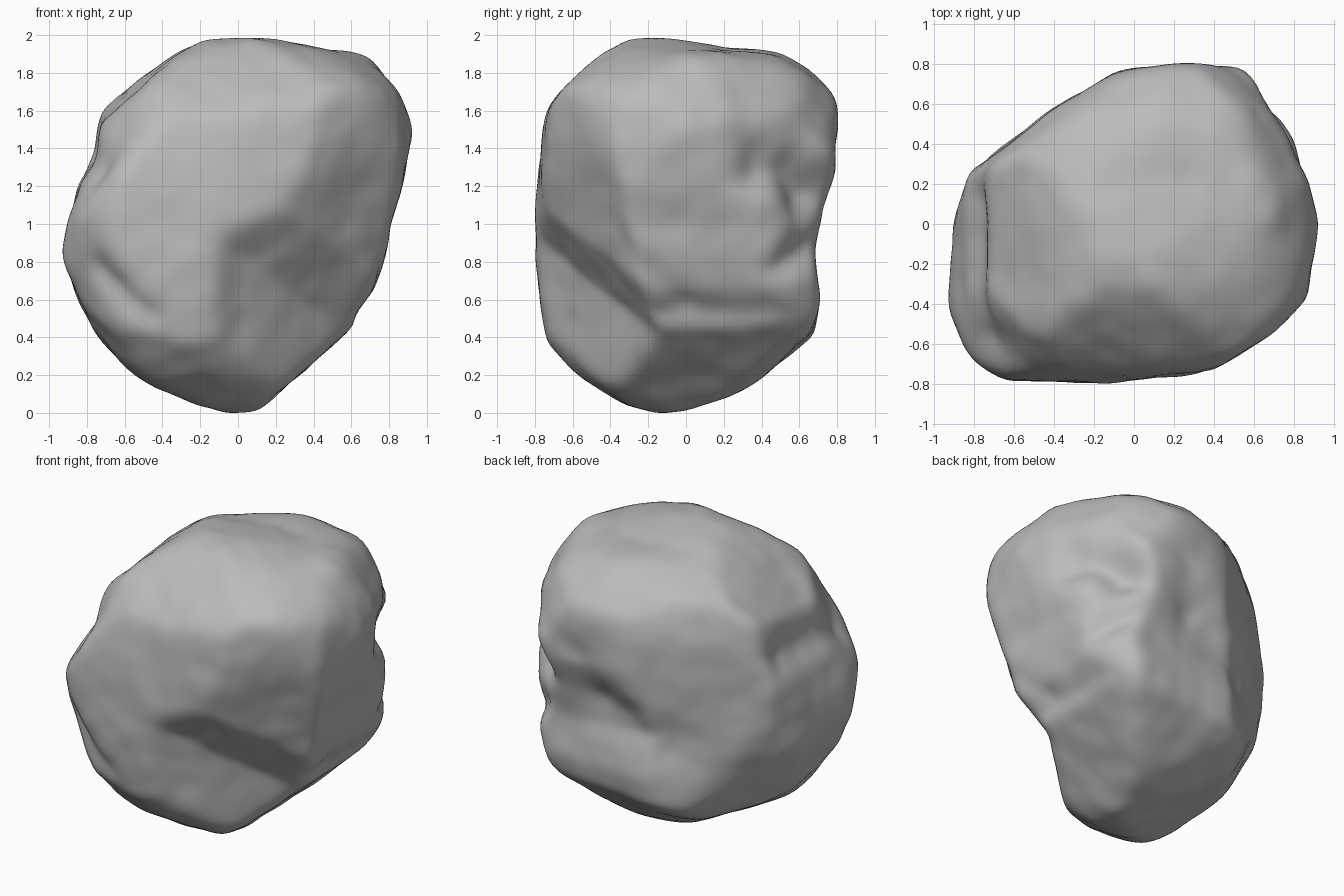
import bpy
import bmesh
from math import sin, cos, radians, exp
from mathutils import Vector, noise

cube = bpy.data.objects.get("Cube")
if cube:
    bpy.data.objects.remove(cube, do_unlink=True)

# Cutting outlines around the boulder's centre: (azimuth, elevation, points)
FRONT = [(-.15, .99), (.05, 1), (.4, .93), (.7, .9), (.85, .7), (.93, .5), (.86, .2),
         (.79, 0), (.77, -.15), (.71, -.34), (.62, -.45), (.6, -.54), (.3, -.8), (.1, -.98),
         (0, -1), (-.2, -.96), (-.56, -.82), (-.77, -.55), (-.93, -.14), (-.9, 0),
         (-.82, .24), (-.74, .4), (-.72, .6), (-.5, .79)]
SIDE = [(-.15, 1), (.2, .92), (.5, .91), (.78, .77), (.8, .6), (.8, .3), (.72, .08),
        (.67, -.13), (.7, -.4), (.67, -.58), (.4, -.8), (.2, -.92), (-.1, -1), (-.3, -.95),
        (-.55, -.82), (-.73, -.6), (-.8, -.15), (-.78, .2), (-.73, .6), (-.62, .8), (-.4, .95)]
TOP = [(.2, .81), (.6, .79), (.67, .66), (.83, .33), (.93, 0), (.84, -.38), (.7, -.53),
       (.4, -.73), (-.1, -.8), (-.6, -.78), (-.82, -.7), (-.93, -.45), (-.9, 0),
       (-.82, .25), (-.65, .38), (-.4, .57), (-.1, .75)]
CORNER_A = [(-.15, .97), (.56, .93), (.78, .73), (.89, .51), (.97, .41), (.83, .19),
            (.94, -.16), (.86, -.41), (.38, -.79), (.07, -.94), (-.2, -.98), (-.6, -.84),
            (-.9, -.53), (-1.07, .08), (-.9, .31), (-.74, .6)]
CORNER_B = [(-.13, 1.06), (.12, 1.02), (.73, .66), (.9, .45), (1.08, .19), (1.06, -.12),
            (.9, -.5), (.63, -.79), (-.04, -.9), (-.28, -.85), (-.86, -.52), (-.93, -.27),
            (-.83, -.12), (-.97, .21), (-.87, .59), (-.54, .99)]
CORNER_C = [(.07, 1.09), (.37, .99), (.59, .77), (.68, .5), (.79, -.06), (.68, -.48),
            (.47, -.82), (.04, -1.05), (-.33, -.94), (-.44, -.79), (-.5, -.36),
            (-.7, -.09), (-.91, .59), (-.73, .9), (-.45, 1.03)]
CUTS = [(-90, 0, FRONT), (0, 0, SIDE), (-90, 90, TOP),
        (-45, 28, CORNER_A), (135, 28, CORNER_B), (45, -28, CORNER_C)]

# Weathered grooves and hollows: start, end, width, depth
DENTS = [((.8, -.45, 0), (.65, 0, -.38), .07, .025),
         ((.85, .4, .38), (.82, .38, .3), .12, .07),
         ((.68, .55, .32), (.62, .6, .18), .13, .07),
         ((-.75, -.7, -.25), (-.5, -.78, -.5), .08, .04),
         ((.05, -.78, -.2), (.05, -.7, -.5), .18, .04),
         ((.1, .74, .02), (-.3, .62, -.18), .18, .07),
         ((.22, .76, .35), (.2, .76, .1), .12, .03),
         ((-.74, .1, .34), (-.74, -.55, .3), .1, .035)]
SHARPNESS = 48


def view_axes(azimuth, elevation):
    """Horizontal and vertical axes of a cutting outline."""
    a, e = radians(azimuth), radians(elevation)
    right = Vector((-sin(a), cos(a), 0))
    up = Vector((-cos(a) * sin(e), -sin(a) * sin(e), cos(e)))
    return right, up


def reach(outline, ray):
    """Distance along a ray from the centre to a closed outline."""
    for i, p in enumerate(outline):
        q, p = Vector(outline[i - 1]), Vector(p)
        edge = p - q
        det = ray.cross(edge)
        if abs(det) < 1e-9:
            continue
        t, s = q.cross(edge) / det, q.cross(ray) / det
        if t > 0 and -1e-5 <= s <= 1 + 1e-5:
            return t
    return 10


def dent_factor(point):
    """Radial shrink caused by grooves and hollows."""
    total = 0
    for start, end, width, depth in DENTS:
        a, b = Vector(start), Vector(end)
        t = (point - a).dot(b - a) / (b - a).length_squared
        near = a.lerp(b, min(max(t, 0), 1))
        total += depth * exp(-(point - near).length_squared / width ** 2)
    return 1 - total


# Boulder: a sphere cut down to the outlines with softened ridges
axes = [(*view_axes(a, e), outline) for a, e, outline in CUTS]
bm = bmesh.new()
bmesh.ops.create_icosphere(bm, subdivisions=6, radius=1)
for v in bm.verts:
    d = v.co.normalized()
    total = 0
    for right, up, outline in axes:
        ray = Vector((d.dot(right), d.dot(up)))
        if ray.length > 1e-4:
            total += reach(outline, ray) ** -SHARPNESS
    v.co = d * (total / 2) ** (-1 / SHARPNESS)

for _ in range(3):
    bmesh.ops.smooth_vert(bm, verts=bm.verts, factor=0.5,
                          use_axis_x=True, use_axis_y=True, use_axis_z=True)

# Hollows and uneven stone surface
for v in bm.verts:
    rough = 0.014 * noise.noise(v.co * 3) + 0.008 * noise.noise(v.co * 7)
    v.co *= dent_factor(v.co) + rough

# Rest the boulder on the ground
ground = min(v.co.z for v in bm.verts)
bmesh.ops.translate(bm, verts=bm.verts, vec=(0, 0, -ground))

mesh = bpy.data.meshes.new("boulder")
bm.to_mesh(mesh)
bm.free()
mesh.shade_smooth()
boulder = bpy.data.objects.new("boulder", mesh)
bpy.context.collection.objects.link(boulder)

stone = bpy.data.materials.new("grey stone")
stone.use_nodes = True
color = (0.5, 0.5, 0.5, 1)
stone.diffuse_color = color
stone.node_tree.nodes["Principled BSDF"].inputs["Base Color"].default_value = color
mesh.materials.append(stone)
